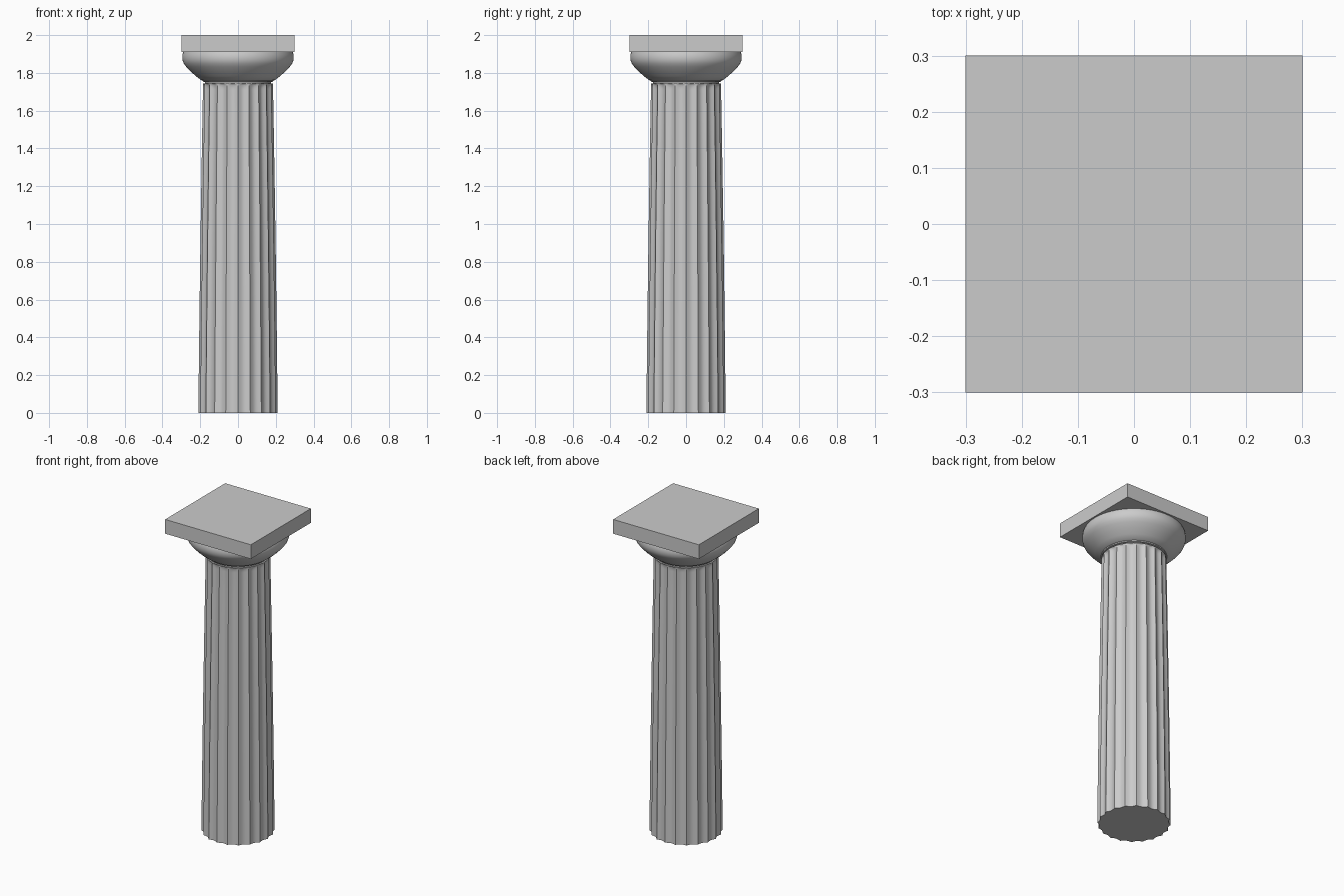
import bpy, bmesh, math

if "Cube" in bpy.data.objects:
    bpy.data.objects.remove(bpy.data.objects["Cube"])

FLUTES, SEGS = 20, 8
N = FLUTES * SEGS


def make_rings(name, rings, angle):
    """Loft rings given as (radius, z, flute depth), capped at both ends."""
    bm = bmesh.new()
    loops = []
    for r, z, depth in rings:
        loop = []
        for i in range(N):
            t = (i % SEGS) / SEGS
            rr = r - depth * math.sin(math.pi * t)
            a = 2 * math.pi * i / N
            loop.append(bm.verts.new((rr * math.cos(a), rr * math.sin(a), z)))
        loops.append(loop)
    for lo, hi in zip(loops, loops[1:]):
        for i in range(N):
            j = (i + 1) % N
            bm.faces.new((lo[i], lo[j], hi[j], hi[i]))
    bm.faces.new(loops[0][::-1])
    bm.faces.new(loops[-1])
    me = bpy.data.meshes.new(name)
    bm.to_mesh(me)
    bm.free()
    ob = bpy.data.objects.new(name, me)
    bpy.context.collection.objects.link(ob)
    bpy.ops.object.select_all(action='DESELECT')
    ob.select_set(True)
    bpy.context.view_layer.objects.active = ob
    bpy.ops.object.shade_smooth_by_angle(angle=math.radians(angle))
    return ob


# Fluted shaft with a slight swelling; flutes run out in rounded ends
def shaft_radius(z):
    t = z / 1.745
    return 0.21 - 0.025 * (0.7 * t + 0.3 * t * t)


shaft = [(shaft_radius(z), z, 0.012) for z in [1.71 * k / 12 for k in range(13)]]
for k in range(1, 6):
    z = 1.71 + 0.035 * k / 5
    shaft.append((shaft_radius(z), z, 0.012 * math.sqrt(1 - (k / 5) ** 2)))
make_rings("fluted_shaft", shaft, 25)

# Neck rings and flared cushion of the capital
capital = [(0.176, 1.735), (0.176, 1.752), (0.186, 1.754), (0.188, 1.76),
           (0.196, 1.762), (0.222, 1.782), (0.25, 1.807), (0.274, 1.832),
           (0.287, 1.85), (0.293, 1.865), (0.295, 1.88), (0.294, 1.897),
           (0.289, 1.912)]
make_rings("capital_cushion", [(r, z, 0) for r, z in capital], 35)

# Square top slab
bpy.ops.mesh.primitive_cube_add(size=1, location=(0, 0, 1.955))
slab = bpy.context.object
slab.name = "top_slab"
slab.scale = (0.6, 0.6, 0.09)
